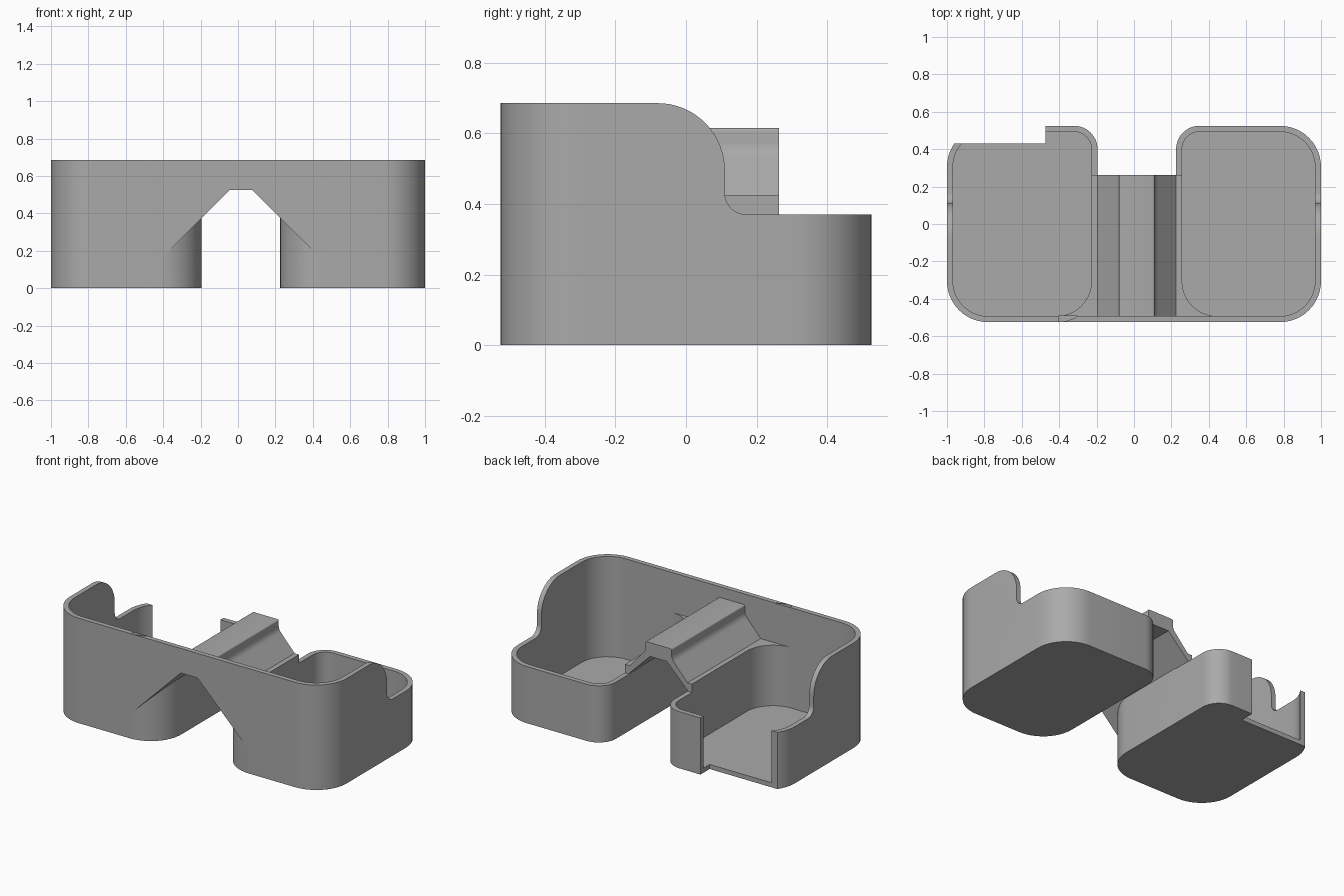
import bpy, bmesh, math
from mathutils import Vector

if "Cube" in bpy.data.objects:
    bpy.data.objects.remove(bpy.data.objects["Cube"], do_unlink=True)

grey = bpy.data.materials.new("plain grey")
grey.use_nodes = True
COLOUR = (0.4, 0.4, 0.4, 1)
grey.diffuse_color = COLOUR
grey.node_tree.nodes["Principled BSDF"].inputs["Base Color"].default_value = COLOUR

WALL = 0.032       # wall thickness
DEPTH = 0.525      # half depth
TOP = 0.685        # height of the tall walls
MID = 0.015        # centre line of the bridge
LEDGE = 0.425      # height of the bridge's lower edge


def arc(cx, cy, r, start, end, steps=12):
    """Points along an arc, angles in degrees."""
    angles = [math.radians(start + (end - start) * i / steps) for i in range(steps + 1)]
    return [(cx + r * math.cos(a), cy + r * math.sin(a)) for a in angles]


def rounded(x0, x1, y0, y1, radii):
    """Rounded rectangle; radii run counter-clockwise from the low corner."""
    a, b, c, d = radii
    return (arc(x0 + a, y0 + a, a, 180, 270) + arc(x1 - b, y0 + b, b, 270, 360)
            + arc(x1 - c, y1 - c, c, 0, 90) + arc(x0 + d, y1 - d, d, 90, 180))


def prism(name, points, low, high, axis="z"):
    """Extrude a 2D outline along an axis."""
    place = {"x": lambda p, h: (h, p[0], p[1]),
             "y": lambda p, h: (p[0], h, p[1]),
             "z": lambda p, h: (p[0], p[1], h)}[axis]
    bm = bmesh.new()
    face = bm.faces.new([bm.verts.new(place(p, low)) for p in points])
    out = bmesh.ops.extrude_face_region(bm, geom=[face])
    moved = [v for v in out["geom"] if isinstance(v, bmesh.types.BMVert)]
    bmesh.ops.translate(bm, verts=moved, vec=Vector(place((0, 0), high - low)))
    bmesh.ops.recalc_face_normals(bm, faces=bm.faces)
    mesh = bpy.data.meshes.new(name)
    bm.to_mesh(mesh)
    bm.free()
    mesh.materials.append(grey)
    obj = bpy.data.objects.new(name, mesh)
    bpy.context.collection.objects.link(obj)
    return obj


def block(name, x, y, z):
    return prism(name, [(x[0], y[0]), (x[1], y[0]), (x[1], y[1]), (x[0], y[1])], *z)


def combine(target, tool, operation):
    """Apply a boolean and drop the tool."""
    mod = target.modifiers.new("join", "BOOLEAN")
    mod.operation, mod.solver, mod.object = operation, "EXACT", tool
    bpy.context.view_layer.objects.active = target
    bpy.ops.object.modifier_apply(modifier=mod.name)
    bpy.data.objects.remove(tool, do_unlink=True)


def mirrored(half):
    """Profile mirrored about the bridge's centre line."""
    return ([(MID + x, z) for x, z in half]
            + [(MID - x, z) for x, z in reversed(half)])


# Two bins, with large outer corners and tight inner back corners
BIG, SMALL = 0.22, 0.125
bins = [(-1, MID - 0.21, (BIG, BIG, SMALL, BIG)),
        (MID + 0.21, 1, (BIG, BIG, BIG, SMALL))]
solids, cavities = [], []
for x0, x1, radii in bins:
    solids.append(prism("bin", rounded(x0, x1, -DEPTH, DEPTH, radii), 0, TOP))
    inner = [r - WALL for r in radii]
    cavities.append(prism("cavity", rounded(x0 + WALL, x1 - WALL, -DEPTH + WALL,
                                            DEPTH - WALL, inner), 0.03, 1))

# Swept step in the side walls, and clearance above the bridge
step = (arc(-0.08, TOP - 0.19, 0.19, 90, 0, 16) + arc(0.17, 0.43, 0.06, 180, 270, 8)
        + [(0.7, 0.37), (0.7, 0.9), (-0.08, 0.9)])
for solid in solids:
    combine(solid, prism("step", step, -1.2, 1.2, "x"), "DIFFERENCE")
    combine(solid, block("clearance", (MID - 0.44, MID + 0.44), (-DEPTH + WALL, 0.7),
                         (LEDGE, 1)), "DIFFERENCE")

# Bridge with a sloped tunnel below and a raised ridge on top
tunnel = [(0.06, 0.525), (0.42, 0.165)]
ridge = ([(0.42, LEDGE), (0.21, LEDGE)] + arc(0.155, 0.575, 0.06, 225, 180, 6)
         + arc(0.085, 0.605, 0.01, 0, 90, 4))
organizer = prism("twin_bin_tray", mirrored(tunnel + ridge), -DEPTH, 0.263, "y")

# Front wall joining the bins
front = prism("front_wall", mirrored(tunnel + [(0.42, TOP)]), -DEPTH, -DEPTH + WALL, "y")
combine(organizer, front, "UNION")
for solid in solids:
    combine(organizer, solid, "UNION")
for cavity in cavities:
    combine(organizer, cavity, "DIFFERENCE")

# Opening in the back of one bin
combine(organizer, block("opening", (-1.2, -0.472), (0.43, 0.7), (-0.1, 1)), "DIFFERENCE")

# Clean up and break the sharp edges slightly
bm = bmesh.new()
bm.from_mesh(organizer.data)
bmesh.ops.remove_doubles(bm, verts=bm.verts, dist=0.0005)
bmesh.ops.dissolve_limit(bm, angle_limit=math.radians(0.5), verts=bm.verts, edges=bm.edges)
rim = [e for e in bm.edges if len(e.link_faces) == 2 and e.is_convex
       and e.calc_face_angle(0) > math.radians(60)
       and (max(v.co.z for v in e.verts) < 0.01 or min(v.co.z for v in e.verts) > TOP - 0.01)]
bmesh.ops.bevel(bm, geom=rim, offset=0.006, segments=1, affect="EDGES", clamp_overlap=True)
bm.to_mesh(organizer.data)
bm.free()

bpy.ops.object.select_all(action="DESELECT")
organizer.select_set(True)
bpy.context.view_layer.objects.active = organizer
bpy.ops.object.shade_smooth_by_angle(angle=math.radians(25))
